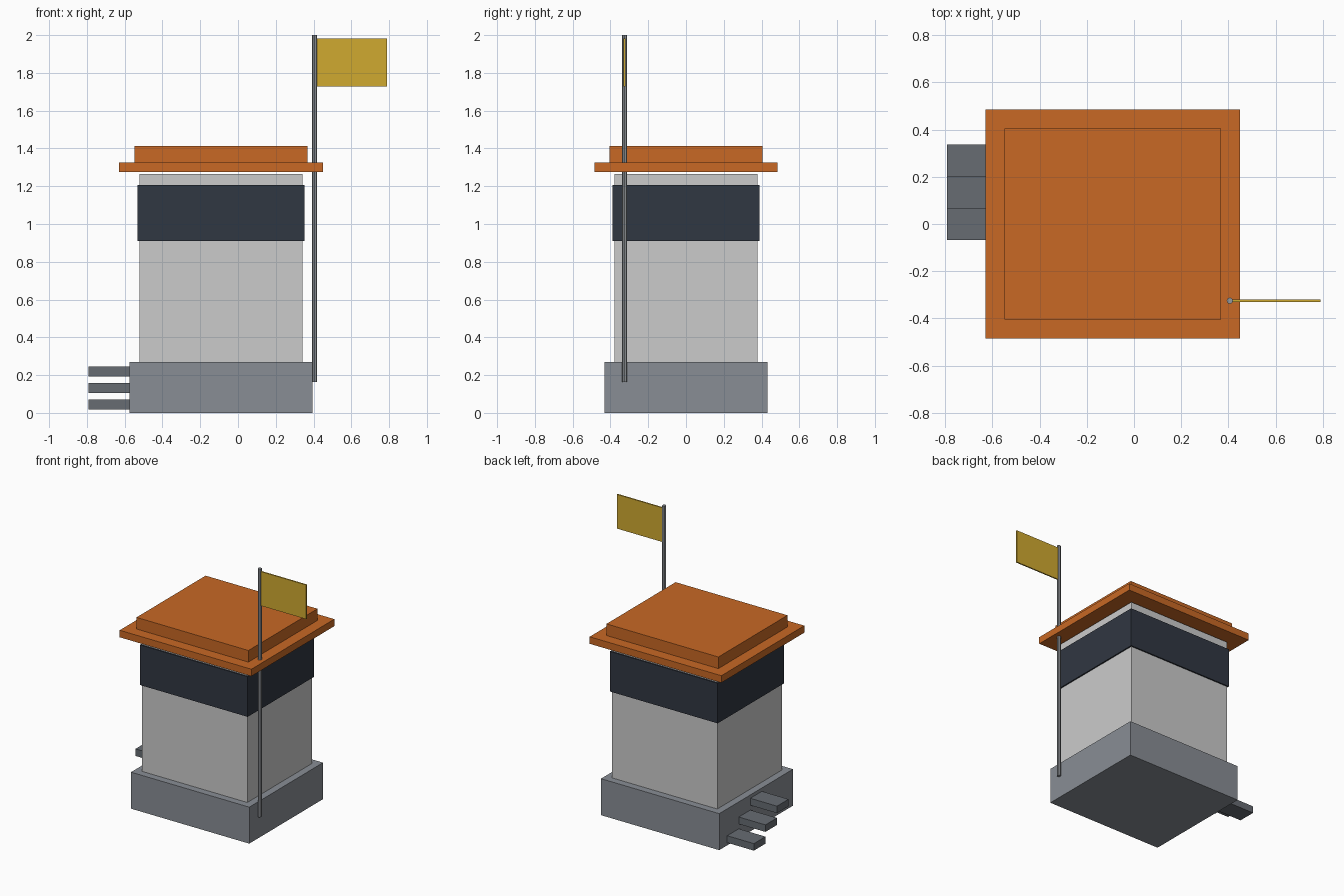
import bpy

if "Cube" in bpy.data.objects:
    bpy.data.objects.remove(bpy.data.objects["Cube"])

CX = -0.09  # centre of the tower in x


def material(name, rgb):
    m = bpy.data.materials.new(name)
    m.diffuse_color = (*rgb, 1)
    m.use_nodes = True
    m.node_tree.nodes["Principled BSDF"].inputs["Base Color"].default_value = m.diffuse_color
    return m


def box(name, x, y, z, mat):
    """Box from (min, max) ranges on each axis."""
    bpy.ops.mesh.primitive_cube_add(size=1, location=[sum(r) / 2 for r in (x, y, z)])
    ob = bpy.context.object
    ob.name = name
    ob.scale = [r[1] - r[0] for r in (x, y, z)]
    bpy.ops.object.transform_apply(location=False, rotation=False, scale=True)
    ob.data.materials.append(mat)
    return ob


def tier(name, hx, hy, z0, z1, mat):
    """Box centred on the tower axis."""
    return box(name, (CX - hx, CX + hx), (-hy, hy), (z0, z1), mat)


concrete = material("concrete", (0.25, 0.27, 0.30))
wall = material("wall", (0.60, 0.61, 0.62))
glass = material("dark_glass", (0.03, 0.038, 0.054))
orange = material("roof_orange", (0.58, 0.14, 0.018))
dark_grey = material("step_grey", (0.135, 0.15, 0.17))
metal = material("pole_metal", (0.30, 0.32, 0.34))
yellow = material("flag_yellow", (0.63, 0.40, 0.03))

# Tower tiers
tier("base", 0.484, 0.431, 0.0, 0.27, concrete)
tier("cabin", 0.431, 0.378, 0.27, 1.265, wall)
tier("window_band", 0.441, 0.388, 0.91, 1.207, glass)
tier("roof_eave", 0.539, 0.485, 1.274, 1.326, orange)
tier("roof_cap", 0.458, 0.404, 1.326, 1.412, orange)

# Steps on the left side, climbing towards the front
for i in range(3):
    y, z = 0.27 - i * 0.135, 0.045 + i * 0.087
    box(f"step_{i + 1}", (-0.792, -0.574), (y - 0.0675, y + 0.0675),
        (z - 0.026, z + 0.026), dark_grey)

# Flag pole and flag
bpy.ops.mesh.primitive_cylinder_add(vertices=8, radius=0.0135, depth=1.837,
                                    location=(0.406, -0.325, 1.0815))
pole = bpy.context.object
pole.name = "flag_pole"
pole.data.materials.append(metal)
box("flag", (0.417, 0.789), (-0.33, -0.32), (1.728, 1.981), yellow)
